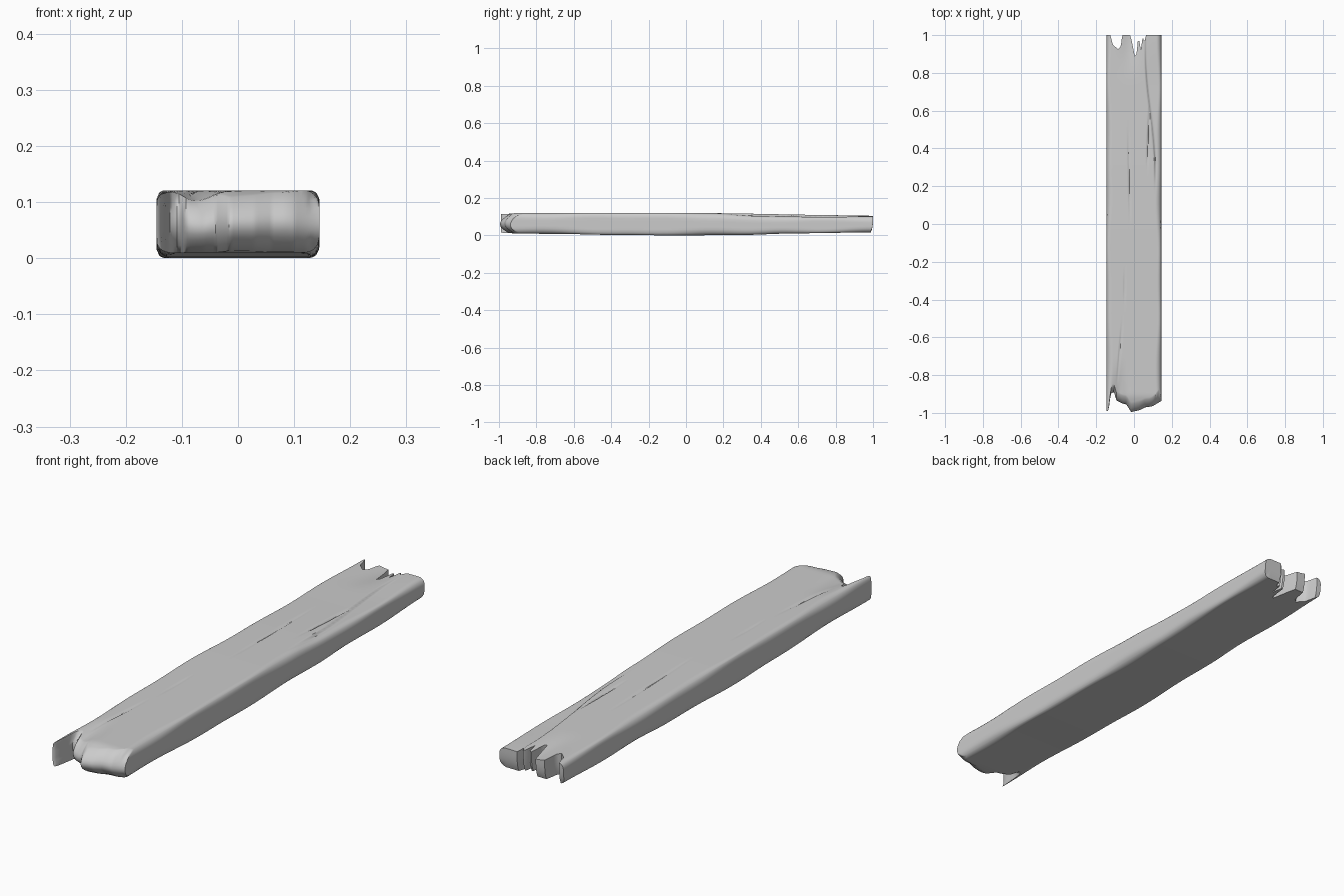
import bpy, bmesh, math

if "Cube" in bpy.data.objects:
    bpy.data.objects.remove(bpy.data.objects["Cube"])

HALF_W, R = 0.145, 0.024
NX, NY, NZ = 72, 72, 8

# broken end outlines (x, y) and lengthwise thickness profiles (y, z)
FRONT = [(-.145, -.99), (-.138, -.985), (-.13, -.95), (-.122, -.90), (-.106, -.895), (-.092, -.94),
         (-.06, -.955), (-.04, -.96), (-.015, -1), (.03, -.99), (.06, -.975), (.1, -.97), (.145, -.95)]
BACK = [(-.145, 1), (-.125, 1), (-.112, .95), (-.085, .925), (-.07, .94), (-.062, 1), (-.02, 1),
        (-.01, .96), (.004, .89), (.014, .9), (.02, .97), (.028, .97), (.036, .92), (.046, .99),
        (.055, .965), (.064, 1), (.145, 1)]
TOP = [(-1, .119), (-.9, .121), (0, .121), (.3, .117), (.6, .111), (1, .105)]
BOTTOM = [(-1, .011), (-.6, .007), (-.4, .002), (0, 0), (.35, .003), (.5, .009), (1, .017)]
# surface cracks: x, start y, end y, slant, depth
CRACKS = [(-.02, 0, .52, -.01, .005), (-.05, -.42, -.24, 0, .004),
          (.07, .3, .62, .012, .008), (-.09, -.85, -.5, .03, .005)]


def lerp_profile(pts, x):
    for (a, ya), (b, yb) in zip(pts, pts[1:]):
        if x <= b:
            return ya + (yb - ya) * max(0, (x - a) / (b - a))
    return pts[-1][1]


def step(a, b, x):
    t = min(1, max(0, (x - a) / (b - a)))
    return t * t * (3 - 2 * t)


def top_height(x, y):
    z = lerp_profile(TOP, y)
    # split ledge along the right edge and the sunken front left
    edge = .105 - .05 * step(.3, .9, y)
    z -= .011 * step(edge, edge + .01, x) * step(.15, .35, y) * (1 - .6 * step(.7, 1, y))
    z -= .022 * math.exp(-((x + .075) / .035) ** 2) * (1 - step(-.97, -.7, y))
    z -= .012 * math.exp(-((x + .02) / .05) ** 2) * step(.75, 1, y)
    for cx, a, b, slant, depth in CRACKS:
        if a < y < b:
            t = (y - a) / (b - a)
            z -= depth * math.sin(math.pi * t) * max(0, 1 - abs(x - cx - slant * t) / .007)
    return z


def place(i, j, k):
    u, t, v = i / NX, j / NY, k / NZ
    x = (2 * u - 1) * HALF_W
    # rows packed towards both ends
    y = (2 * t - 1) + .22 * math.sin(2 * math.pi * (2 * t - 1)) / math.pi * -1
    y = -1 + 2 * (.55 * t + .45 * (.5 - .5 * math.cos(math.pi * t)))
    y0, y1 = lerp_profile(FRONT, x), lerp_profile(BACK, x)
    body = step(-.14, -.11, x)
    y0 += body * (.045 * v ** 5 + .05 * (1 - v) ** 4)
    y0 += .03 * step(.08, .145, x) * v ** 2
    y1 -= .012 * (1 - v) ** 3
    if y < -.76:
        y = -.76 + (y + .76) * (y0 + .76) / -.24
    elif y > .76:
        y = .76 + (y - .76) * (y1 - .76) / .24
    zb, zt = lerp_profile(BOTTOM, y), top_height(x, y)
    # soften the front lip
    zt -= body * .02 * (1 - step(-1, -.9, y))
    zb += body * .006 * (1 - step(-1, -.9, y))
    z = zb + (zt - zb) * v
    # round the long edges, with slight wear
    r = R * (1 + .25 * math.sin(6 * y + 3 * x) + .15 * math.sin(15 * y))
    cx = min(max(x, -HALF_W + r), HALF_W - r)
    cz = min(max(z, zb + r), zt - r)
    dx, dz = x - cx, z - cz
    length = math.hypot(dx, dz)
    if length > 1e-9:
        s = max(abs(dx), abs(dz)) / length
        x, z = cx + dx * s, cz + dz * s
    return x, y, z


bm = bmesh.new()
verts = {}


def vert(*key):
    if key not in verts:
        verts[key] = bm.verts.new(place(*key))
    return verts[key]


def skin(na, nb, to_key):
    for a in range(na):
        for b in range(nb):
            bm.faces.new([vert(*to_key(p, q)) for p, q in
                          ((a, b), (a + 1, b), (a + 1, b + 1), (a, b + 1))])


# six sides of the plank
for end in (0, 1):
    skin(NX, NY, lambda a, b: (a, b, end * NZ))
    skin(NX, NZ, lambda a, b: (a, end * NY, b))
    skin(NY, NZ, lambda a, b: (end * NX, a, b))
bmesh.ops.recalc_face_normals(bm, faces=bm.faces)

mesh = bpy.data.meshes.new("broken_plank")
bm.to_mesh(mesh)
bm.free()
plank = bpy.data.objects.new("broken_plank", mesh)
bpy.context.collection.objects.link(plank)
bpy.context.view_layer.objects.active = plank
plank.select_set(True)
bpy.ops.object.shade_smooth_by_angle(angle=math.radians(40))
